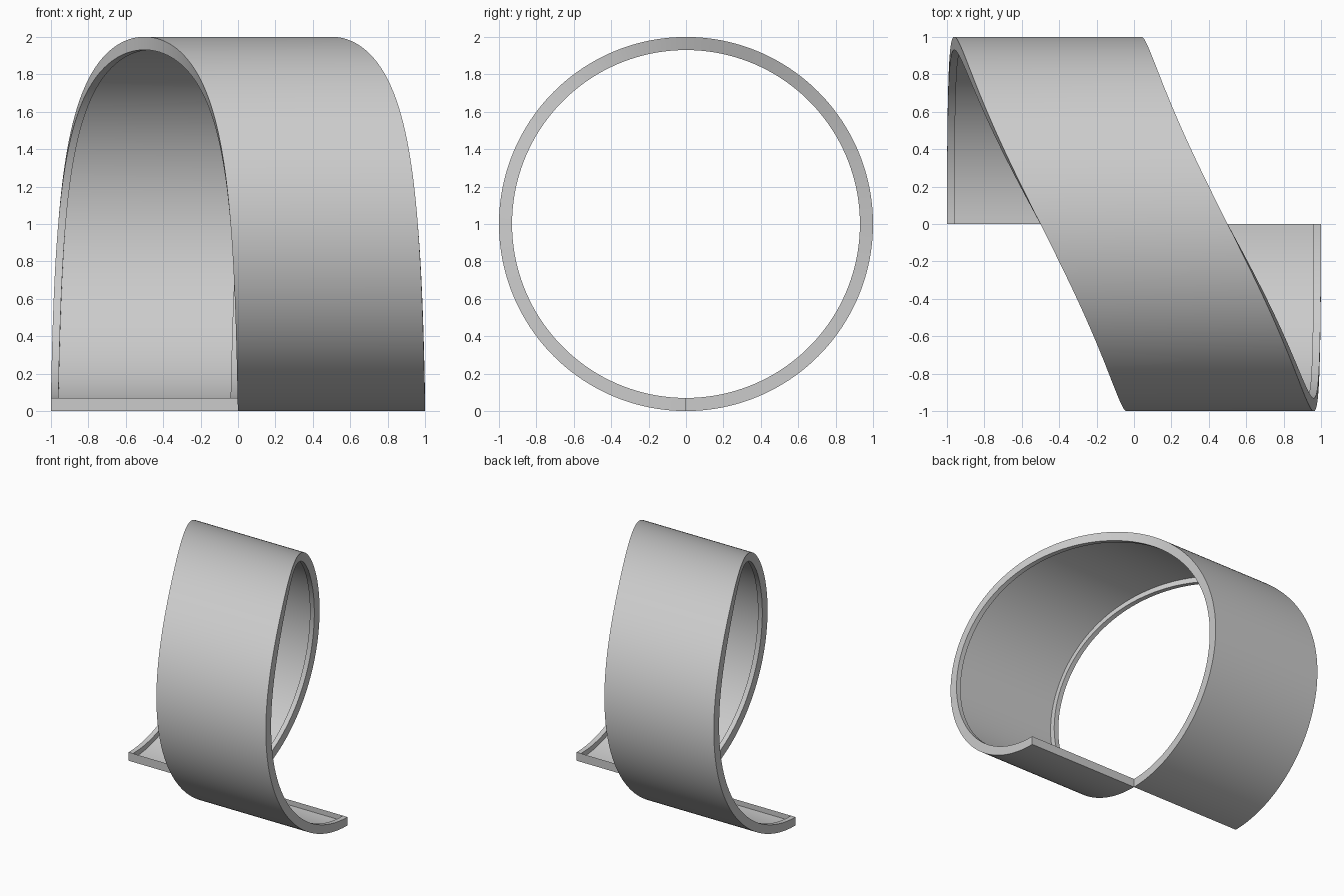
import bpy, bmesh
from math import sin, cos, pi, tanh, radians

if "Cube" in bpy.data.objects:
    bpy.data.objects.remove(bpy.data.objects["Cube"])

SEGMENTS = 192

# U-channel cross-section: (offset along x, radius), lips pointing inward
profile = [(-0.5, 1.0), (0.5, 1.0), (0.5, 0.93), (0.46, 0.93),
           (0.46, 0.973), (-0.46, 0.973), (-0.46, 0.93), (-0.5, 0.93)]


def section(bm, t):
    """One cross-section of the band at turn fraction t, starting at the bottom."""
    a = 2 * pi * t
    shift = 0.5 * tanh(a - pi) / tanh(pi)      # eased sideways travel
    return [bm.verts.new((shift + x, r * sin(a), 1 - r * cos(a))) for x, r in profile]


# Spiral channel band: one full turn swept around the x axis
bm = bmesh.new()
rings = [section(bm, i / SEGMENTS) for i in range(SEGMENTS + 1)]
n = len(profile)
for r0, r1 in zip(rings, rings[1:]):
    for k in range(n):
        j = (k + 1) % n
        bm.faces.new((r0[k], r0[j], r1[j], r1[k]))

# End caps, split into web and two lips
for ring in (rings[0], rings[-1]):
    bm.faces.new(ring)
bmesh.ops.triangulate(bm, faces=[f for f in bm.faces if len(f.verts) > 4])
bmesh.ops.recalc_face_normals(bm, faces=bm.faces)

mesh = bpy.data.meshes.new("spiral_channel_band")
bm.to_mesh(mesh)
bm.free()
band = bpy.data.objects.new("spiral_channel_band", mesh)
bpy.context.collection.objects.link(band)
bpy.context.view_layer.objects.active = band
band.select_set(True)
bpy.ops.object.shade_smooth_by_angle(angle=radians(30))
